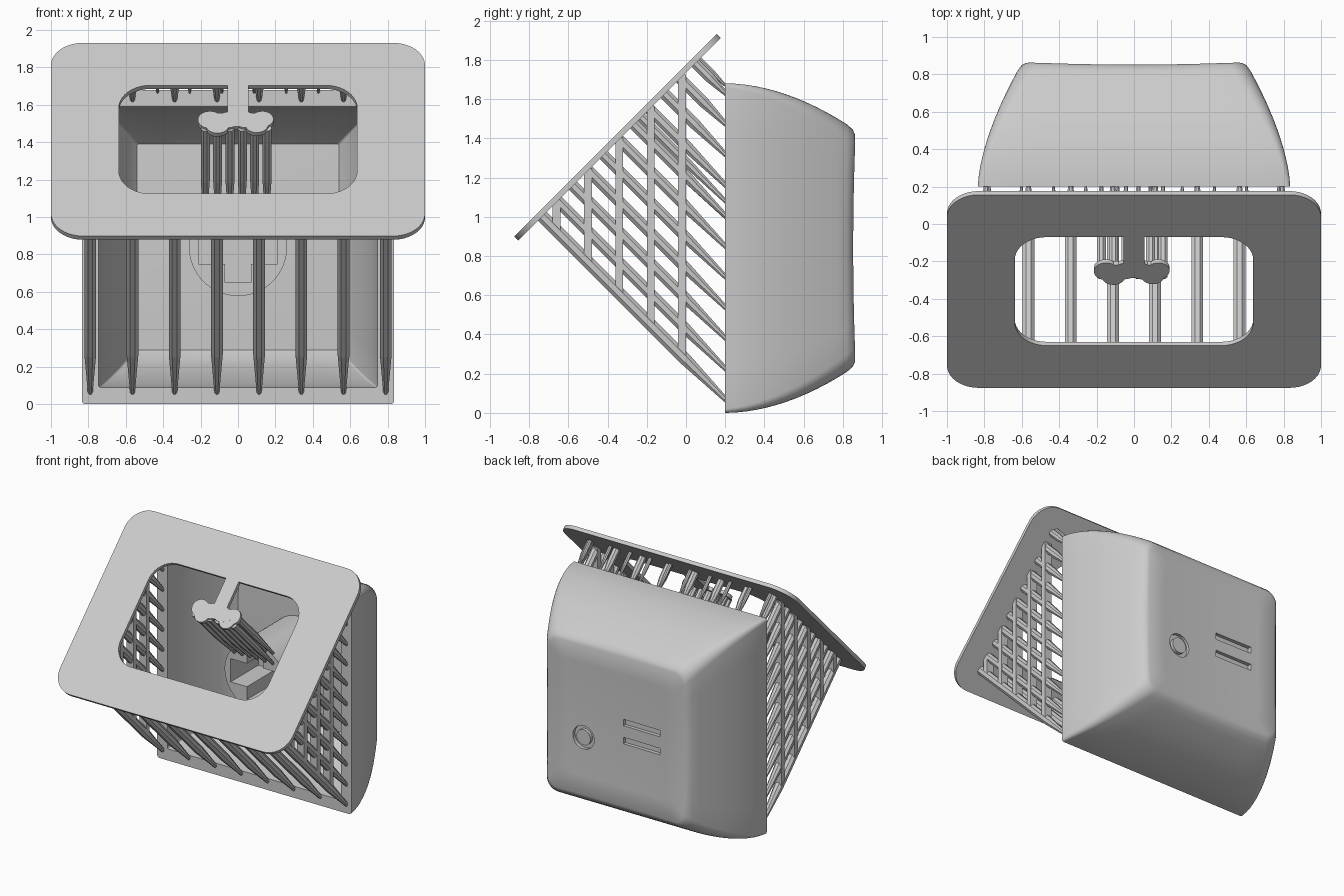
import bpy, bmesh, math
from mathutils import Matrix, Vector

if "Cube" in bpy.data.objects:
    bpy.data.objects.remove(bpy.data.objects["Cube"])

grey = bpy.data.materials.new("light grey plastic")
grey.use_nodes = True
COL = (0.6, 0.6, 0.6, 1)
grey.diffuse_color = COL
grey.node_tree.nodes["Principled BSDF"].inputs["Base Color"].default_value = COL

MID = 0.84        # height of the shell centre
RIM = 0.2         # y of the open shell face
PLATE = Matrix.Translation((0, -0.35, 1.405)) @ Matrix.Rotation(math.pi / 4, 4, "X")
DOWN = Vector((0, 1, -1)).normalized()    # direction of the support pillars


def add(name, bm):
    bmesh.ops.recalc_face_normals(bm, faces=bm.faces)
    me = bpy.data.meshes.new(name)
    bm.to_mesh(me)
    bm.free()
    ob = bpy.data.objects.new(name, me)
    bpy.context.collection.objects.link(ob)
    me.materials.append(grey)
    return ob


def activate(ob):
    bpy.ops.object.select_all(action="DESELECT")
    ob.select_set(True)
    bpy.context.view_layer.objects.active = ob


def smooth(ob):
    activate(ob)
    bpy.ops.object.shade_smooth_by_angle(angle=math.radians(30))


def box(bm, centre, size, frame=Matrix()):
    m = frame @ Matrix.Translation(centre) @ Matrix.Diagonal((*size, 1))
    bmesh.ops.create_cube(bm, size=1, matrix=m)


def disc(bm, centre, radius, depth, frame, sides=48):
    bmesh.ops.create_cone(bm, cap_ends=True, segments=sides, radius1=radius,
                          radius2=radius, depth=depth,
                          matrix=frame @ Matrix.Translation(centre))


def cut(ob, bm):
    cutter = add("cutter", bm)
    cutter.hide_render = True
    mod = ob.modifiers.new("cut", "BOOLEAN")
    mod.operation, mod.solver, mod.object = "DIFFERENCE", "EXACT", cutter
    activate(ob)
    bpy.ops.object.modifier_apply(modifier=mod.name)
    bpy.data.objects.remove(cutter)


def rounded(hx, hy, r, steps=6, side=0):
    """Rounded rectangle outline, with extra points along each straight side."""
    corners = []
    for k, (sx, sy) in enumerate([(1, 1), (-1, 1), (-1, -1), (1, -1)]):
        corners.append([Vector((sx * (hx - r) + r * math.cos(a), sy * (hy - r) + r * math.sin(a)))
                        for a in [(k + i / steps) * math.pi / 2 for i in range(steps + 1)]])
    pts = []
    for k, c in enumerate(corners):
        pts += c
        nxt = corners[(k + 1) % 4][0]
        pts += [c[-1].lerp(nxt, i / (side + 1)) for i in range(1, side + 1)]
    return pts


# Hollow shell: rings lofted from the floor centre, over the rim, to the back centre
def half_sizes(y):
    t = (y - RIM) / 0.66
    return 0.835 - 0.235 * t ** 1.6, 0.84 - 0.235 * t ** 1.9


def dish(x, z, base):
    return base + 0.0125 * ((x / 0.58) ** 2 + (z / 0.59) ** 2)


def section(hx, hz, r, y, dished=False):
    return [(p.x, dish(p.x, p.y, y) if dished else y, p.y + MID)
            for p in rounded(hx, hz, r, 5, 7)]


rings = [section(0.54 * f, 0.55 * f, 0.01 * f, 0.76, True) for f in (0.02, 0.35, 0.7, 1)]
for i in range(8, -1, -1):
    y = RIM + 0.52 * i / 8
    hx, hz = half_sizes(y)
    rings.append(section(hx - 0.09, hz - 0.09, 0.01, y))
for i in range(13):
    y = RIM + 0.62 * i / 12
    hx, hz = half_sizes(y)
    rings.append(section(hx, hz, 0.02 + 0.07 * i / 12, y))
rings.append(section(0.6, 0.605, 0.09, 0.827, True))
rings += [section(0.575 * f, 0.58 * f, 0.08 * f, 0.84, True) for f in (1, 0.75, 0.5, 0.25, 0.02)]

bm = bmesh.new()
loops = [[bm.verts.new(p) for p in ring] for ring in rings]
for a, b in zip(loops, loops[1:]):
    for i in range(len(a)):
        j = (i + 1) % len(a)
        bm.faces.new((a[i], a[j], b[j], b[i]))
bm.faces.new(loops[0])
bm.faces.new(loops[-1])
shell = add("shell", bm)

# Button groove and two slots in the back
TURN = Matrix.Rotation(math.pi / 2, 4, "X")
bm = bmesh.new()
for z in (0.765, 0.905):
    box(bm, (-0.21, 0.85, z), (0.32, 0.07, 0.05))
cut(shell, bm)
bm = bmesh.new()
disc(bm, (0, 0, 0), 0.09, 0.07, Matrix.Translation((0.29, 0.855, 0.7)) @ TURN)
cut(shell, bm)
smooth(shell)
bm = bmesh.new()
disc(bm, (0, 0, 0), 0.06, 0.05, Matrix.Translation((0.29, 0.82, 0.7)) @ TURN)
smooth(add("back_button", bm))

# Round boss inside with a cross-shaped pocket
bm = bmesh.new()
disc(bm, (0, 0, 0), 0.262, 0.58, Matrix.Translation((0, 0.5, MID)) @ TURN, 64)
boss = add("inner_boss", bm)
for size in ((0.42, 0.8, 0.18), (0.14, 0.8, 0.38)):
    bm = bmesh.new()
    box(bm, (0, 0.15, MID), size)
    cut(boss, bm)
smooth(boss)

# Tilted base plate with a window
curve = bpy.data.curves.new("base_plate", "CURVE")
curve.dimensions, curve.fill_mode, curve.extrude = "2D", "BOTH", 0.014
for outline in (rounded(1, 0.73, 0.17, 10), rounded(0.637, 0.41, 0.17, 10)):
    spline = curve.splines.new("POLY")
    spline.points.add(len(outline) - 1)
    for p, q in zip(spline.points, outline):
        p.co = (q.x, q.y, 0, 1)
    spline.use_cyclic_u = True
curve.materials.append(grey)
plate = bpy.data.objects.new("base_plate", curve)
bpy.context.collection.objects.link(plate)
plate.matrix_world = PLATE
activate(plate)
bpy.ops.object.convert(target="MESH")

# Tab reaching into the window, ending in a lobed pad
bm = bmesh.new()
box(bm, (0, 0.29, 0), (0.11, 0.28, 0.028), PLATE)
box(bm, (-0.01, 0.15, 0), (0.26, 0.1, 0.0275), PLATE)
for x, s, r in ((-0.15, 0.15, 0.065), (-0.11, 0.11, 0.062), (-0.05, 0.15, 0.06),
                (0.04, 0.15, 0.06), (0.1, 0.115, 0.062), (0.13, 0.155, 0.06)):
    disc(bm, (x, s, 0), r, 0.027, PLATE, 24)
add("plate_tab", bm)


# Support pillars, square to the plate, with tapered tips on the shell
def pillar(bm, x, c, r, tip_y=RIM + 0.01, sides=8):
    """The pillar axis runs along y + z = c."""
    start = Vector((x, (c - 1.755) / 2, (c + 1.755) / 2))
    end = Vector((x, tip_y, c - tip_y))
    length = (end - start).length
    taper = min(0.3, length * 0.5)
    side, up = Vector((1, 0, 0)), Vector((0, 1, 1)).normalized()
    loops = []
    for d, rad in ((0, r), (length - taper, r), (length, r * 0.4)):
        loops.append([bm.verts.new(start + DOWN * d + rad * (side * math.cos(a) + up * math.sin(a)))
                      for a in [math.tau * (k + 0.5) / sides for k in range(sides)]])
    for a, b in zip(loops, loops[1:]):
        for i in range(sides):
            j = (i + 1) % sides
            bm.faces.new((a[i], a[j], b[j], b[i]))
    bm.faces.new(loops[0])
    bm.faces.new(loops[-1])


LOW, HIGH = 0.27, 1.83
bm = bmesh.new()
for i in range(8):
    x = -0.79 + 1.58 * i / 7
    pillar(bm, x, LOW, 0.034)
    pillar(bm, x, HIGH, 0.028)
for sx in (-0.79, 0.79):
    for i in range(1, 10):
        pillar(bm, sx, LOW + (HIGH - LOW) * i / 10, 0.031)
for i in range(10):
    pillar(bm, -0.774 + 0.172 * i, 1.87, 0.015)
add("rim_supports", bm)

bm = bmesh.new()
for i in range(6):
    x = -0.175 + 0.066 * i
    pillar(bm, x, 1.2, 0.026)
    pillar(bm, x, 1.28, 0.026)
add("boss_supports", bm)

# Upright braces tying the side pillars together
bm = bmesh.new()
for sx in (-0.79, 0.79):
    for y in (-0.66, -0.5, -0.34, -0.18, -0.02):
        low, high = LOW - y, 1.745 + y
        box(bm, (sx, y, (low + high) / 2), (0.06, 0.04, high - low))
add("side_braces", bm)
